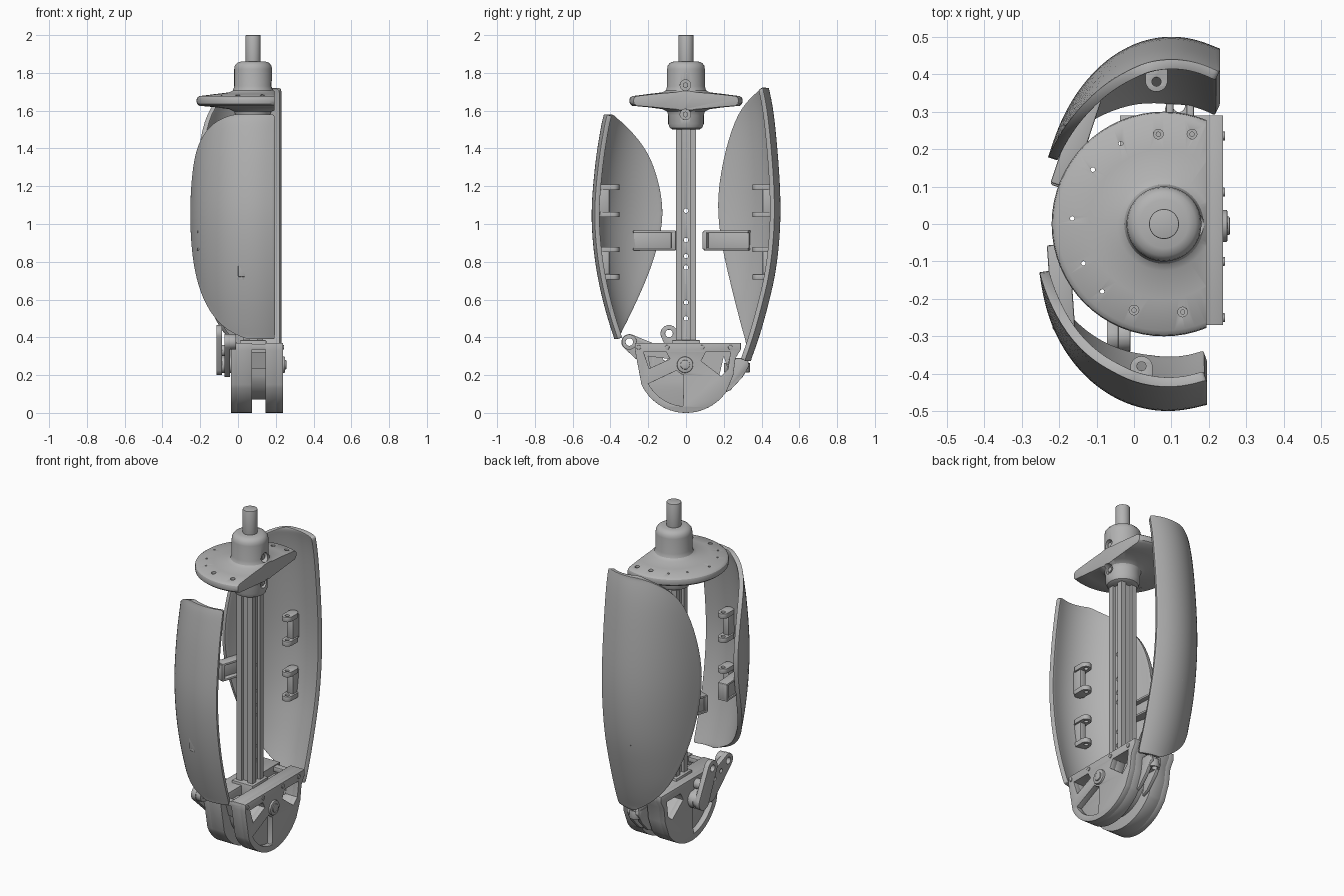
import bpy, bmesh, math
from mathutils import Matrix, Vector
from mathutils.geometry import convex_hull_2d

if "Cube" in bpy.data.objects:
    bpy.data.objects.remove(bpy.data.objects["Cube"])

grey = bpy.data.materials.new("plain_grey")
grey.use_nodes = True
grey.diffuse_color = (0.45, 0.45, 0.45, 1)
grey.node_tree.nodes["Principled BSDF"].inputs["Base Color"].default_value = grey.diffuse_color


def finish(name, bm, bevel=0.0, cutters=(), smooth=True):
    """Turn a bmesh into a baked, smoothed part."""
    bmesh.ops.remove_doubles(bm, verts=bm.verts, dist=0.0001)
    bmesh.ops.recalc_face_normals(bm, faces=bm.faces)
    mesh = bpy.data.meshes.new(name)
    bm.to_mesh(mesh)
    bm.free()
    obj = bpy.data.objects.new(name, mesh)
    bpy.context.collection.objects.link(obj)
    for c in cutters:
        m = obj.modifiers.new("cut", 'BOOLEAN')
        m.operation, m.solver, m.object = 'DIFFERENCE', 'EXACT', c
    if bevel:
        m = obj.modifiers.new("bevel", 'BEVEL')
        m.width, m.segments, m.limit_method = bevel, 2, 'ANGLE'
        m.angle_limit = math.radians(40)
    if obj.modifiers:
        deps = bpy.context.evaluated_depsgraph_get()
        obj.data = bpy.data.meshes.new_from_object(obj.evaluated_get(deps))
        obj.modifiers.clear()
    for c in cutters:
        bpy.data.objects.remove(c)
    obj.data.materials.clear()
    obj.data.materials.append(grey)
    if smooth:
        shade(obj)
    return obj


def shade(obj):
    bpy.ops.object.select_all(action='DESELECT')
    obj.select_set(True)
    bpy.context.view_layer.objects.active = obj
    bpy.ops.object.shade_smooth_by_angle(angle=math.radians(35))


def box(name, lo, hi, turn=0, bevel=0.005):
    lo, hi = Vector(lo), Vector(hi)
    bm = bmesh.new()
    bmesh.ops.create_cube(bm, size=1, matrix=Matrix.Translation((lo + hi) / 2)
                          @ Matrix.Rotation(turn, 4, 'Z') @ Matrix.Diagonal((*(hi - lo), 1)))
    return finish(name, bm, bevel)


def rod(name, start, end, r, bevel=0.0, sides=28):
    start, end = Vector(start), Vector(end)
    d = end - start
    bm = bmesh.new()
    bmesh.ops.create_cone(bm, cap_ends=True, segments=sides, radius1=r, radius2=r, depth=d.length,
                          matrix=Matrix.Translation((start + end) / 2)
                          @ d.to_track_quat('Z', 'Y').to_matrix().to_4x4())
    return finish(name, bm, bevel)


def arc(cx, cy, r, a0=0, a1=345, n=24):
    angles = [math.radians(a0 + (a1 - a0) * i / (n - 1)) for i in range(n)]
    return [(cx + r * math.cos(a), cy + r * math.sin(a)) for a in angles]


def hull(*circles):
    pts = [p for c in circles for p in arc(*c)]
    return [pts[i] for i in convex_hull_2d(pts)]


def slab(name, outline, holes, lo, hi, axis='X', bevel=0.0):
    """Extrude an outline with holes along X (points are y, z) or Z (points are x, y)."""
    curve = bpy.data.curves.new("outline", 'CURVE')
    curve.dimensions, curve.fill_mode, curve.extrude = '2D', 'BOTH', (hi - lo) / 2
    for pts in [outline] + list(holes):
        s = curve.splines.new('POLY')
        s.points.add(len(pts) - 1)
        for p, q in zip(s.points, pts):
            p.co = (q[0], q[1], 0, 1)
        s.use_cyclic_u = True
    helper = bpy.data.objects.new("outline", curve)
    bpy.context.collection.objects.link(helper)
    mesh = bpy.data.meshes.new_from_object(helper.evaluated_get(bpy.context.evaluated_depsgraph_get()))
    bm = bmesh.new()
    bm.from_mesh(mesh)
    bpy.data.objects.remove(helper)
    bm.transform(Matrix.Translation((0, 0, (lo + hi) / 2)))
    if axis == 'X':
        bm.transform(Matrix(((0, 0, 1, 0), (1, 0, 0, 0), (0, 1, 0, 0), (0, 0, 0, 1))))
    return finish(name, bm, bevel)


# Curved calf shells: each row is height, depth of the arc, sweep of the free edge
def shell(name, cx, cy, a, side, rim_x, rows):
    bm = bmesh.new()
    deepest = max(r[1] for r in rows)
    grid = []
    for z, b, sweep in rows:
        wide = a * (b / deepest) ** 0.5
        p0, p1 = -math.asin((rim_x - cx) / wide), math.radians(sweep)
        grid.append([bm.verts.new((cx - wide * math.sin(p), cy + side * b * math.cos(p), z))
                     for p in [p0 + (p1 - p0) * i / 9 for i in range(10)]])
    for r0, r1 in zip(grid, grid[1:]):
        for i in range(9):
            bm.faces.new((r0[i], r0[i + 1], r1[i + 1], r1[i]))
    bm.normal_update()
    for f in bm.faces:
        if f.normal.dot(f.calc_center_median() - Vector((cx, cy, f.calc_center_median().z))) < 0:
            f.normal_flip()
    mesh = bpy.data.meshes.new(name)
    bm.to_mesh(mesh)
    bm.free()
    obj = bpy.data.objects.new(name, mesh)
    bpy.context.collection.objects.link(obj)
    mesh.materials.append(grey)
    obj.modifiers.new("round", 'SUBSURF').levels = 2
    obj.modifiers["round"].render_levels = 2
    m = obj.modifiers.new("thick", 'SOLIDIFY')
    m.thickness, m.offset = 0.026, -1
    m = obj.modifiers.new("rim", 'BEVEL')
    m.width, m.segments, m.limit_method = 0.007, 2, 'ANGLE'
    deps = bpy.context.evaluated_depsgraph_get()
    obj.data = bpy.data.meshes.new_from_object(obj.evaluated_get(deps))
    obj.modifiers.clear()
    shade(obj)


shell("front_shell", 0.09, -0.1, 0.345, -1, 0.195,
      [(1.58, 0.335, 22), (1.55, 0.345, 40), (1.48, 0.358, 58), (1.37, 0.377, 75), (1.2, 0.396, 84),
       (1.05, 0.405, 87), (0.9, 0.397, 83), (0.75, 0.377, 75), (0.6, 0.345, 61), (0.48, 0.31, 42),
       (0.42, 0.29, 24), (0.39, 0.28, 8)])
shell("back_shell", 0.1, 0.02, 0.35, 1, 0.23,
      [(1.72, 0.42, 15), (1.69, 0.428, 33), (1.6, 0.446, 53), (1.4, 0.467, 65), (1.15, 0.485, 72),
       (0.95, 0.482, 70), (0.75, 0.46, 63), (0.6, 0.425, 54), (0.45, 0.385, 41), (0.34, 0.35, 20),
       (0.275, 0.325, 0)])

# Hinge lugs inside the shells
for label, x, s in (("front", 0.02, -1), ("back", 0.06, 1)):
    for z in (1.05, 0.72):
        for dz in (0, 0.145):
            slab(label + "_shell_lug", hull((x, s * 0.383, 0.03), (x, s * 0.432, 0.03)),
                 [arc(x, s * 0.38, 0.012)], z + dz - 0.014, z + dz + 0.014, 'Z', 0.004)
        ys = sorted((s * 0.405, s * 0.465))
        box(label + "_lug_bridge", (x - 0.02, ys[0], z), (x + 0.02, ys[1], z + 0.145))

# Channel brackets on the free edges of the shells
for label, x, y, half, turn in (("front", -0.205, -0.168, 0.113, 0.07), ("back", -0.165, 0.22, 0.125, -0.32)):
    box(label + "_bracket_web", (x - 0.012, y - half, 0.865), (x + 0.012, y + half, 0.96), turn)
    for z in (0.86, 0.952):
        box(label + "_bracket_flange", (x - 0.02, y - half, z), (x + 0.04, y + half, z + 0.014), turn)
    end = y + (half - 0.012 if s and label == "front" else 0.012 - half)
    ex = x - math.sin(turn) * (end - y)
    box(label + "_bracket_end", (ex - 0.02, end - 0.012, 0.865), (ex + 0.04, end + 0.012, 0.96), turn)

# Collar and half-round top plate, turned in one profile then cut flat on one side
profile = [(0, 1.86), (0.065, 1.86), (0.085, 1.853), (0.097, 1.838), (0.1, 1.82), (0.1, 1.73),
           (0.106, 1.708), (0.125, 1.697), (0.2, 1.688), (0.285, 1.677), (0.297, 1.668), (0.3, 1.652),
           (0.297, 1.636), (0.285, 1.626), (0.2, 1.618), (0.125, 1.608), (0.1, 1.595), (0.094, 1.575),
           (0.094, 1.53), (0.085, 1.508), (0.07, 1.5), (0, 1.5)]
bm = bmesh.new()
verts = [bm.verts.new((r, 0, z)) for r, z in profile]
edges = [bm.edges.new(pair) for pair in zip(verts, verts[1:])]
bmesh.ops.spin(bm, geom=verts + edges, cent=(0, 0, 0), axis=(0, 0, 1), angle=math.tau, steps=64)
bmesh.ops.remove_doubles(bm, verts=bm.verts, dist=0.0001)
bmesh.ops.translate(bm, verts=bm.verts, vec=(0.08, 0, 0))
cut = bmesh.ops.bisect_plane(bm, geom=bm.verts[:] + bm.edges[:] + bm.faces[:], plane_co=(0.193, 0, 0),
                             plane_no=(1, 0, 0), clear_outer=True)["geom_cut"]
bmesh.ops.holes_fill(bm, edges=[e for e in cut if isinstance(e, bmesh.types.BMEdge)], sides=0)
small = [(-0.035, 0.215), (-0.11, 0.145), (-0.165, 0.015), (-0.135, -0.105), (-0.085, -0.18)]
bolts = [(0.065, 0.24), (0.155, 0.24), (0, -0.23), (0.13, -0.235)]
cutters = [rod("cutter", (x, y, 1.5), (x, y, 1.75), 0.006, sides=12) for x, y in small]
cutters += [rod("cutter", (x, y, 1.66), (x, y, 1.75), 0.013, sides=16) for x, y in bolts]
cutters += [rod("cutter", (0.155, -0.003, z), (0.25, -0.003, z), 0.028) for z in (1.735, 1.58)]
finish("top_plate", bm, 0.006, cutters)
for x, y in bolts:
    rod("plate_bolt", (x, y, 1.64), (x, y, 1.672), 0.007, sides=12)
for z in (1.735, 1.58):
    rod("collar_screw", (0.14, -0.003, z), (0.17, -0.003, z), 0.016, sides=6)
rod("top_shaft", (0.08, 0, 1.8), (0.08, 0, 2), 0.04, 0.003, 40)

# Slotted square post with cross holes
quarter = [(0.053, -0.053), (0.053, -0.02), (0.036, -0.02), (0.036, 0.02), (0.053, 0.02)]
section = []
for k in range(4):
    c, s = (1, 0, -1, 0)[k], (0, 1, 0, -1)[k]
    section += [(0.08 + c * x - s * y, s * x + c * y) for x, y in quarter]
post = slab("post", section, [], 0.22, 1.52, 'Z')
bm = bmesh.new()
bm.from_mesh(post.data)
bpy.data.objects.remove(post)
finish("post", bm, 0.003, [rod("cutter", (-0.1, 0, z), (0.3, 0, z), 0.012, sides=16)
                           for z in (1.07, 0.915, 0.83, 0.77, 0.585, 0.5)])

# Rounded foot: cheeks with thin windowed faces, joined by a narrower core
hub = (0, 0.26)
top = [(0.213, 0.11), (0.25, 0.2), (0.262, 0.29), (0.29, 0.335), (0.29, 0.37), (-0.27, 0.37), (-0.27, 0.33)]
body = arc(*hub, 0.26, 205, 322) + top
gaps = [[(-0.225, 0.322), (-0.105, 0.322), (-0.085, 0.285), (-0.195, 0.235)],
        [(0.105, 0.322), (0.235, 0.322), (0.222, 0.23), (0.185, 0.195), (0.08, 0.275)]]
window = arc(*hub, 0.225, 208, 266) + arc(*hub, 0.06, 258, 216, 6)
for label, inner, outer in (("right", (0.145, 0.205), (0.203, 0.238)), ("left", (-0.005, 0.075), (-0.038, -0.003))):
    slab(label + "_cheek", body, gaps, *inner, bevel=0.008)
    slab(label + "_cheek_face", body, gaps + [window], *outer, bevel=0.008)
slab("foot_core", arc(*hub, 0.19, 200, 335) + [(0.2, 0.3), (-0.2, 0.3)], gaps, 0.07, 0.15)
box("post_socket", (0.01, -0.075, 0.28), (0.15, 0.075, 0.385))
for y in (-0.25, 0.25):
    box("foot_cross_bar", (0, y - 0.02, 0.335), (0.21, y + 0.02, 0.365))
rod("ankle_pin", (-0.1, -0.005, 0.255), (0.25, -0.005, 0.255), 0.043, 0.005)
rod("ankle_pin_end", (0.24, -0.005, 0.255), (0.256, -0.005, 0.255), 0.025, 0.004)
for y in (-0.25, -0.1, 0.085, 0.235):
    rod("cheek_bolt", (0.22, y, 0.347), (0.243, y, 0.347), 0.012, 0.002, 16)

# Linkage arms beside the foot
slab("long_link", hull((-0.3, 0.375, 0.042), (-0.01, 0.25, 0.05), (-0.15, 0.22, 0.03)),
     [arc(-0.3, 0.375, 0.02)] + [arc(-0.23 + 0.06 * i, 0.34 - 0.026 * i, 0.012) for i in range(3)],
     -0.072, -0.042, bevel=0.005)
slab("short_link", hull((-0.09, 0.42, 0.045), (-0.01, 0.25, 0.05)),
     [arc(-0.09, 0.42, 0.02)], -0.115, -0.085, bevel=0.005)
slab("long_link_eye", arc(-0.3, 0.375, 0.04), [arc(-0.3, 0.375, 0.02)], -0.045, -0.01, bevel=0.004)
rod("link_spacer", (-0.09, -0.04, 0.33), (-0.04, -0.04, 0.33), 0.03, 0.004)

# Rear lug
for x in (0.085, 0.14):
    slab("rear_lug_plate", [(0.19, 0.1), (0.235, 0.12), (0.3, 0.19), (0.335, 0.25), (0.325, 0.29), (0.23, 0.29)],
         [], x, x + 0.02, bevel=0.005)
slab("rear_lug_ring", hull((0.12, 0.3, 0.038), (0.12, 0.24, 0.038)), [arc(0.12, 0.315, 0.016)],
     0.215, 0.265, 'Z', 0.005)
